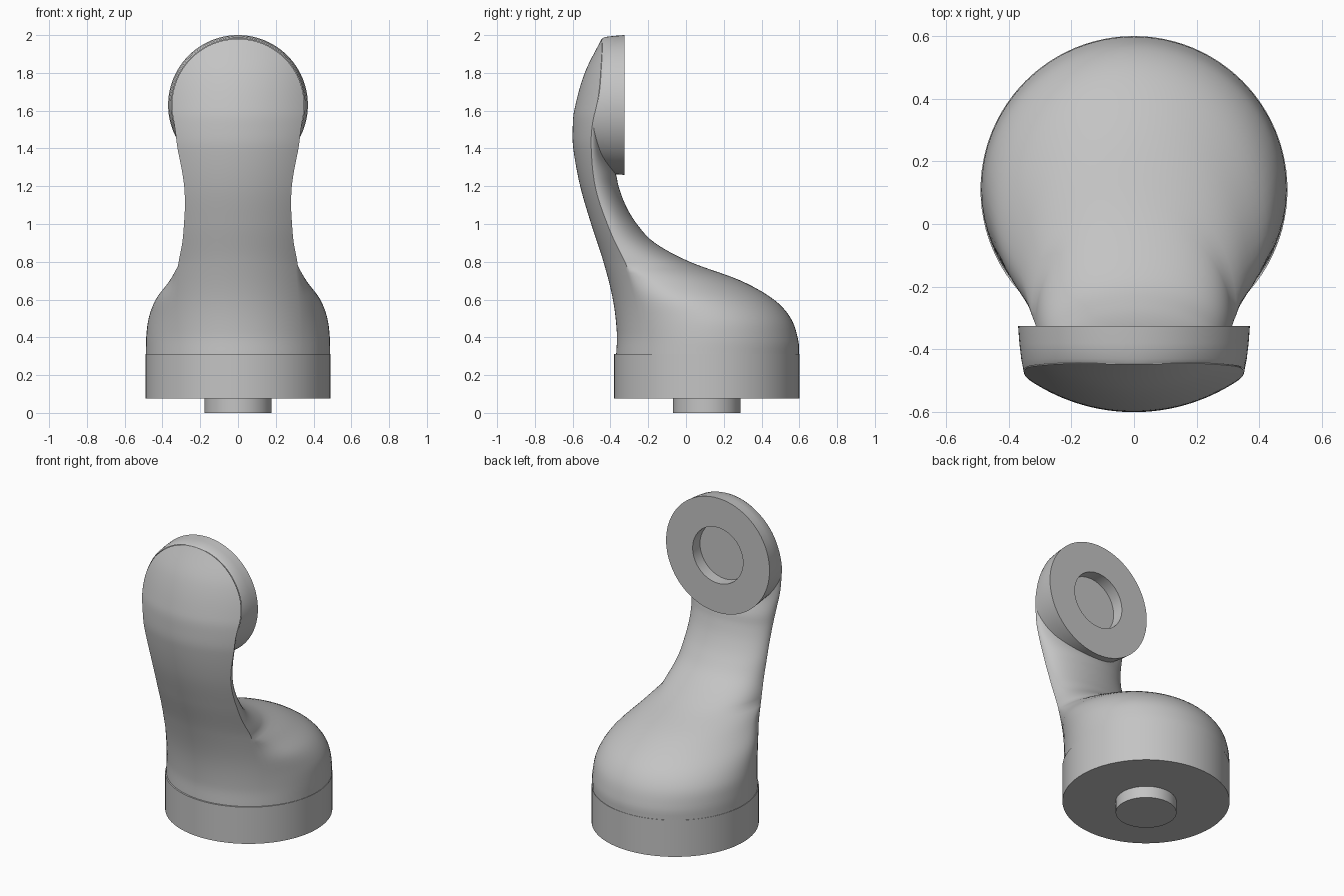
import bpy, bmesh
from math import sin, cos, acos, sqrt, pi

cube = bpy.data.objects.get("Cube")
if cube:
    bpy.data.objects.remove(cube, do_unlink=True)

grey = bpy.data.materials.new("plain grey")
grey.use_nodes = True
colour = (0.55, 0.55, 0.55, 1)
grey.diffuse_color = colour
grey.node_tree.nodes["Principled BSDF"].inputs["Base Color"].default_value = colour

BASE_Y, BASE_R = 0.11, 0.49
PAD_Z, PAD_R, RIM_R, PAD_Y = 1.63, 0.37, 0.352, -0.325
SOCKET_R, SOCKET_Y = 0.18, -0.40
SPLIT_Z = 1.55

# Body outline along the height, as (z, value) keys
FRONT = [(.3, -.37), (.42, -.366), (.6, -.387), (.8, -.437), (1, -.502), (1.2, -.56),
         (1.4, -.597), (1.5, -.6), (1.6, -.592), (1.8, -.536), (1.98, -.447)]
BACK = [(.3, .598), (.38, .595), (.5, .555), (.6, .465), (.7, .29), (.8, .02), (.9, -.165),
        (1, -.26), (1.1, -.32), (1.2, -.357), (1.26, -.37), (1.4, -.42), (2, -.42)]
WIDTH = [(.3, .488), (.4, .486), (.5, .473), (.6, .436), (.7, .362), (.77, .322), (.82, .3)]
FACE = [(.3, .343), (.5, .34), (.7, .325), (.8, .314), (.9, .295), (1, .286), (1.1, .281),
        (1.2, .285), (1.3, .3), (1.4, .32), (1.5, .333), (1.55, .341)]
MIDDLE = [(.3, .11), (.4, .11), (.5, .09), (.6, 0), (.7, -.15), (.77, -.3), (.82, -.4)]


def smooth(keys, z):
    """Cubic interpolation through the keys."""
    if z <= keys[0][0]:
        return keys[0][1]
    if z >= keys[-1][0]:
        return keys[-1][1]
    i = max(k for k in range(len(keys) - 1) if keys[k][0] <= z)

    def slope(k):
        a, b = keys[max(k - 1, 0)], keys[min(k + 1, len(keys) - 1)]
        return (b[1] - a[1]) / (b[0] - a[0])

    (za, va), (zb, vb) = keys[i], keys[i + 1]
    h = zb - za
    t = (z - za) / h
    return (va * (1 + 2 * t) * (1 - t) ** 2 + vb * t * t * (3 - 2 * t)
            + h * t * (1 - t) * (slope(i) * (1 - t) - slope(i + 1) * t))


def front_y(x, z):
    """Front surface: the side profile carried along a shallow arc."""
    blend = min(max((z - 0.8) / 0.7, 0), 1)
    r = BASE_R + 0.11 * blend
    return smooth(FRONT, z) + r - sqrt(r * r - x * x)


def section(z, n=24):
    """One closed horizontal slice of the body."""
    face = smooth(FACE, z)
    if z > SPLIT_Z:
        face = sqrt(0.35 ** 2 - (z - PAD_Z) ** 2)
    edge_y = front_y(face, z)
    width = max(smooth(WIDTH, z), face) if z < 0.82 else face
    back = max(smooth(BACK, z), edge_y + 0.005)
    start = acos(min(face / width, 1))
    middle = max(smooth(MIDDLE, z), edge_y) if start > 0.01 else edge_y
    depth = (middle - edge_y) / sin(start) if start > 0.01 else 0
    half = [(face * i / n, front_y(face * i / n, z)) for i in range(n + 1)]
    for i in range(1, n + 1):
        t = -start + (pi / 2 + start) * i / n
        half.append((width * cos(t), middle + sin(t) * (depth if t < 0 else back - middle)))
    half[-1] = (0, back)
    return [(x, y, z) for x, y in half] + [(-x, y, z) for x, y in half[-2:0:-1]]


def loft(name, rings, caps=(True, True)):
    """Skin a stack of equal rings, then shade it smooth with sharp edges."""
    bm = bmesh.new()
    rows = [[bm.verts.new(p) for p in ring] for ring in rings]
    for a, b in zip(rows, rows[1:]):
        for i in range(len(a)):
            j = (i + 1) % len(a)
            bm.faces.new((a[i], a[j], b[j], b[i]))
    if caps[0]:
        bm.faces.new(rows[0][::-1])
    if caps[1]:
        bm.faces.new(rows[-1])
    bmesh.ops.recalc_face_normals(bm, faces=bm.faces)
    mesh = bpy.data.meshes.new(name)
    bm.to_mesh(mesh)
    bm.free()
    mesh.materials.append(grey)
    obj = bpy.data.objects.new(name, mesh)
    bpy.context.collection.objects.link(obj)
    bpy.ops.object.select_all(action="DESELECT")
    obj.select_set(True)
    bpy.context.view_layer.objects.active = obj
    bpy.ops.object.shade_smooth_by_angle(angle=pi / 5)
    return obj


def turns(n=96):
    return [2 * pi * i / n for i in range(n)]


def disc(r, z):
    return [(r * cos(a), BASE_Y + r * sin(a), z) for a in turns()]


def pad_ring(r, y=None):
    """Upright ring round the pad axis; without y it lies on the front surface."""
    points = [(r * cos(a), PAD_Z + r * sin(a)) for a in turns()]
    return [(x, front_y(x, z) + 0.001 if y is None else y, z) for x, z in points]


# Round base and the peg below it
loft("base", [disc(BASE_R, 0.075), disc(BASE_R, 0.312)])
loft("peg", [disc(SOCKET_R - 0.002, 0), disc(SOCKET_R - 0.002, 0.08)])

# Body rising from the base into the upright arm
levels = [0.3 + 0.02 * i for i in range(83)] + [1.95, 1.96, 1.968, 1.974, 1.9795]
loft("arm", [section(z) for z in levels])

# Round pad with a socket in its back
loft("pad", [pad_ring(SOCKET_R, SOCKET_Y), pad_ring(SOCKET_R, PAD_Y), pad_ring(PAD_R, PAD_Y),
             pad_ring(0.366, -0.38), pad_ring(0.36, -0.43), pad_ring(RIM_R)], (True, False))
